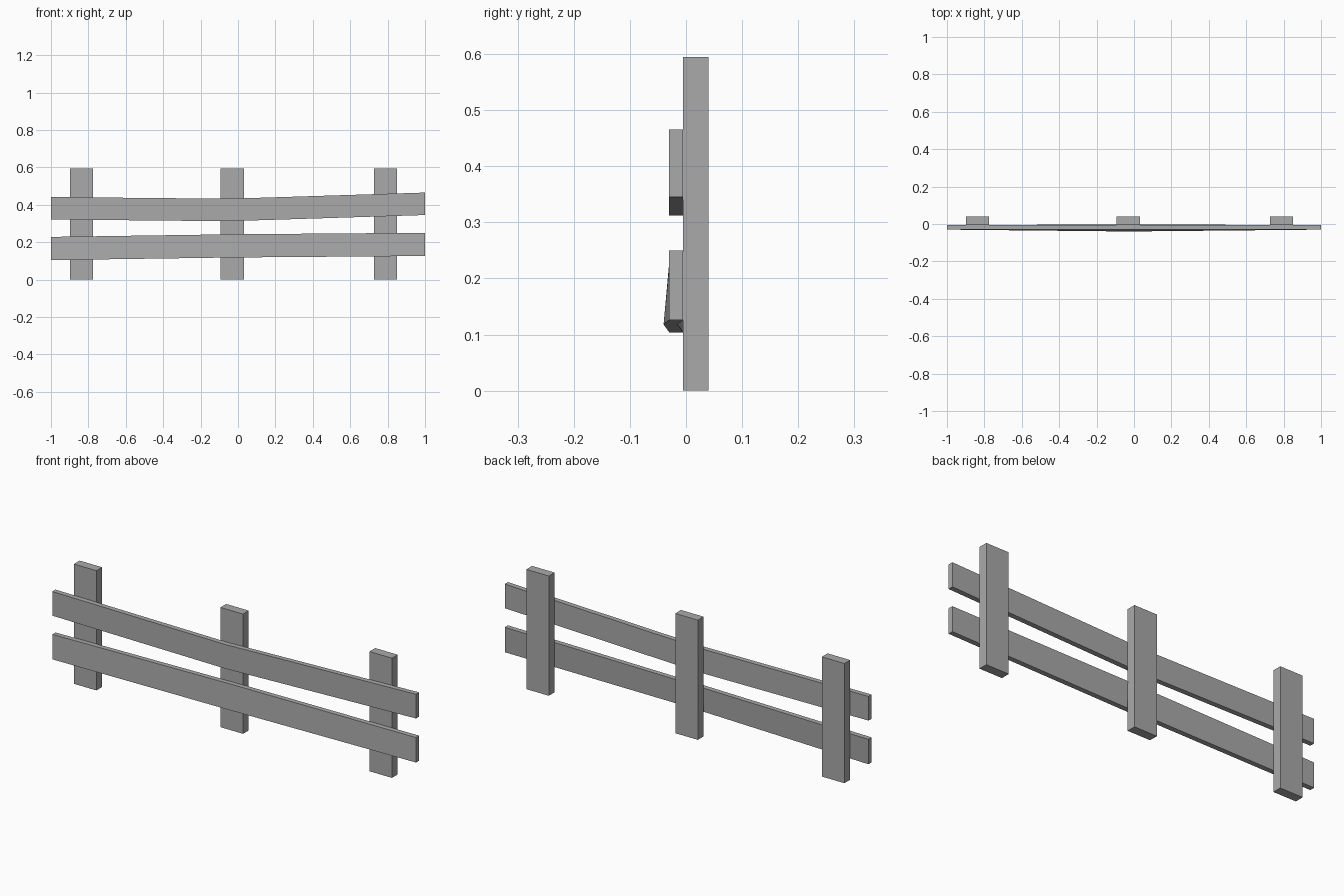
import bpy
import bmesh

cube = bpy.data.objects.get("Cube")
if cube:
    bpy.data.objects.remove(cube, do_unlink=True)

# Single grey paint
GREY = (0.4, 0.4, 0.4, 1)
grey = bpy.data.materials.new("plain grey")
grey.use_nodes = True
grey.diffuse_color = GREY
grey.node_tree.nodes["Principled BSDF"].inputs["Base Color"].default_value = GREY


def loft(name, rings):
    """Join four-cornered rings into a closed board."""
    bm = bmesh.new()
    loops = [[bm.verts.new(p) for p in ring] for ring in rings]
    for a, b in zip(loops, loops[1:]):
        for i in range(4):
            j = (i + 1) % 4
            bm.faces.new((a[i], a[j], b[j], b[i]))
    bm.faces.new(loops[0])
    bm.faces.new(loops[-1])
    bmesh.ops.recalc_face_normals(bm, faces=bm.faces)
    mesh = bpy.data.meshes.new(name)
    bm.to_mesh(mesh)
    bm.free()
    mesh.materials.append(grey)
    obj = bpy.data.objects.new(name, mesh)
    bpy.context.collection.objects.link(obj)
    return obj


def rail(name, stations, height, depth=0.025):
    """Board along x; each station is (x, bottom z, front y at bottom, front y at top)."""
    rings = []
    for x, z, low, high in stations:
        rings.append([(x, low, z), (x, low + depth, z),
                      (x, high + depth, z + height), (x, high, z + height)])
    return loft(name, rings)


def post(name, x, width=0.124, front=-0.005, back=0.04, top=0.595):
    """Upright square-cut board."""
    corners = [(x - width / 2, front), (x + width / 2, front),
               (x + width / 2, back), (x - width / 2, back)]
    return loft(name, [[(px, py, z) for px, py in corners] for z in (0, top)])


# Uprights
for name, x in (("right_post", -0.837), ("middle_post", -0.031), ("left_post", 0.788)):
    post(name, x)

# Upper rail bends upward past the middle
rail("upper_rail", [(-1, 0.321, -0.03, -0.03),
                    (-0.05, 0.312, -0.03, -0.03),
                    (1, 0.345, -0.03, -0.03)], 0.12)

# Lower rail twists slightly at the middle
rail("lower_rail", [(-1, 0.104, -0.03, -0.03),
                    (-0.03, 0.118, -0.04, -0.028),
                    (1, 0.126, -0.03, -0.03)], 0.124)
